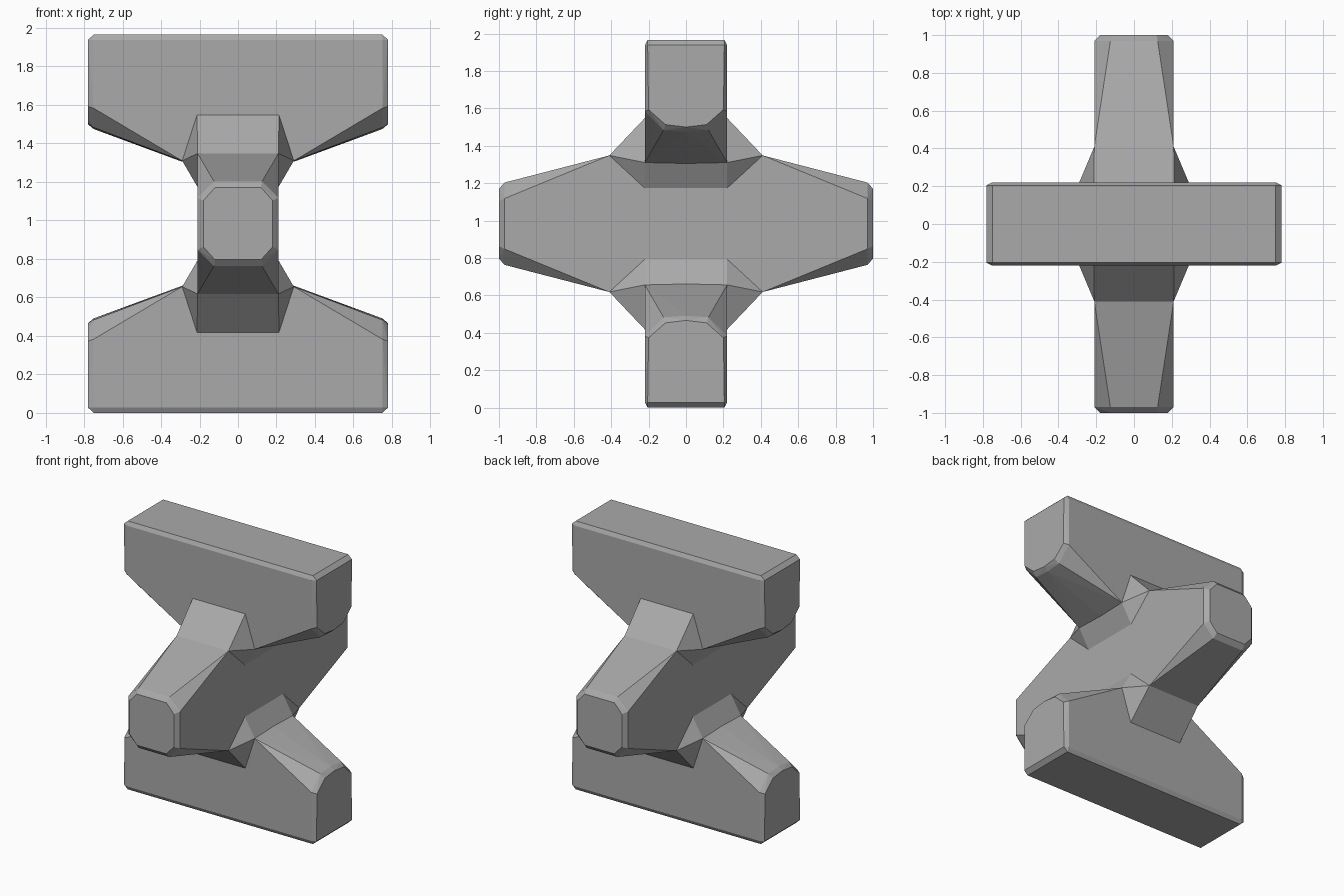
import bpy
import bmesh
from itertools import product

cube = bpy.data.objects.get("Cube")
if cube:
    bpy.data.objects.remove(cube)

MID = 0.983  # height of the block's centre

concrete = bpy.data.materials.new("concrete grey")
concrete.use_nodes = True
grey = (0.4, 0.4, 0.4, 1)
concrete.diffuse_color = grey
concrete.node_tree.nodes["Principled BSDF"].inputs["Base Color"].default_value = grey


def hull(name, points, sign_z=(1,)):
    """Convex solid from corner points mirrored in x, y and the given z signs."""
    corners = {(x * sx, y * sy, MID + z * sz)
               for x, y, z in points
               for sx, sy, sz in product((1, -1), (1, -1), sign_z)}
    bm = bmesh.new()
    for c in sorted(corners):
        bm.verts.new(c)
    out = bmesh.ops.convex_hull(bm, input=bm.verts[:])
    spare = {v for v in out["geom_interior"] if isinstance(v, bmesh.types.BMVert)}
    bmesh.ops.delete(bm, geom=list(spare), context="VERTS")
    bmesh.ops.dissolve_limit(bm, angle_limit=0.01, verts=bm.verts[:], edges=bm.edges[:])
    bmesh.ops.recalc_face_normals(bm, faces=bm.faces[:])
    mesh = bpy.data.meshes.new(name)
    bm.to_mesh(mesh)
    bm.free()
    mesh.materials.append(concrete)
    obj = bpy.data.objects.new(name, mesh)
    bpy.context.collection.objects.link(obj)
    return obj


# Cross beam: bevelled slab, its inner side tapering to chamfered ends
beam = [
    (0.75, 0.205, 0.983), (0.75, 0.22, 0.955), (0.78, 0.205, 0.955),
    (0.75, 0.22, 0.60), (0.78, 0.20, 0.61),
    (0.75, 0.12, 0.50), (0.78, 0.11, 0.53),
    (0.75, 0, 0.492), (0.78, 0, 0.517),
    (0.29, 0.22, 0.327), (0.29, 0, 0.322),
]

# Arm: octagonal ends growing to a square waist
arm = [
    (0.21, 0.41, 0.365),
    (0.125, 0.97, 0.22), (0.21, 0.97, 0.135),
    (0.12, 1.0, 0.187), (0.18, 1.0, 0.12),
]

# Fillet: faceted collar between arm and cross beam
fillet = [
    (0.213, 0.22, 0.565), (0.29, 0.22, 0.327),
    (0.21, 0.41, 0.365), (0.21, 0.22, 0.19),
]

hull("middle_arm", arm, (1, -1))
for side, s in (("top", 1), ("bottom", -1)):
    hull(side + "_beam", beam, (s,))
    hull(side + "_fillet", fillet, (s,))
